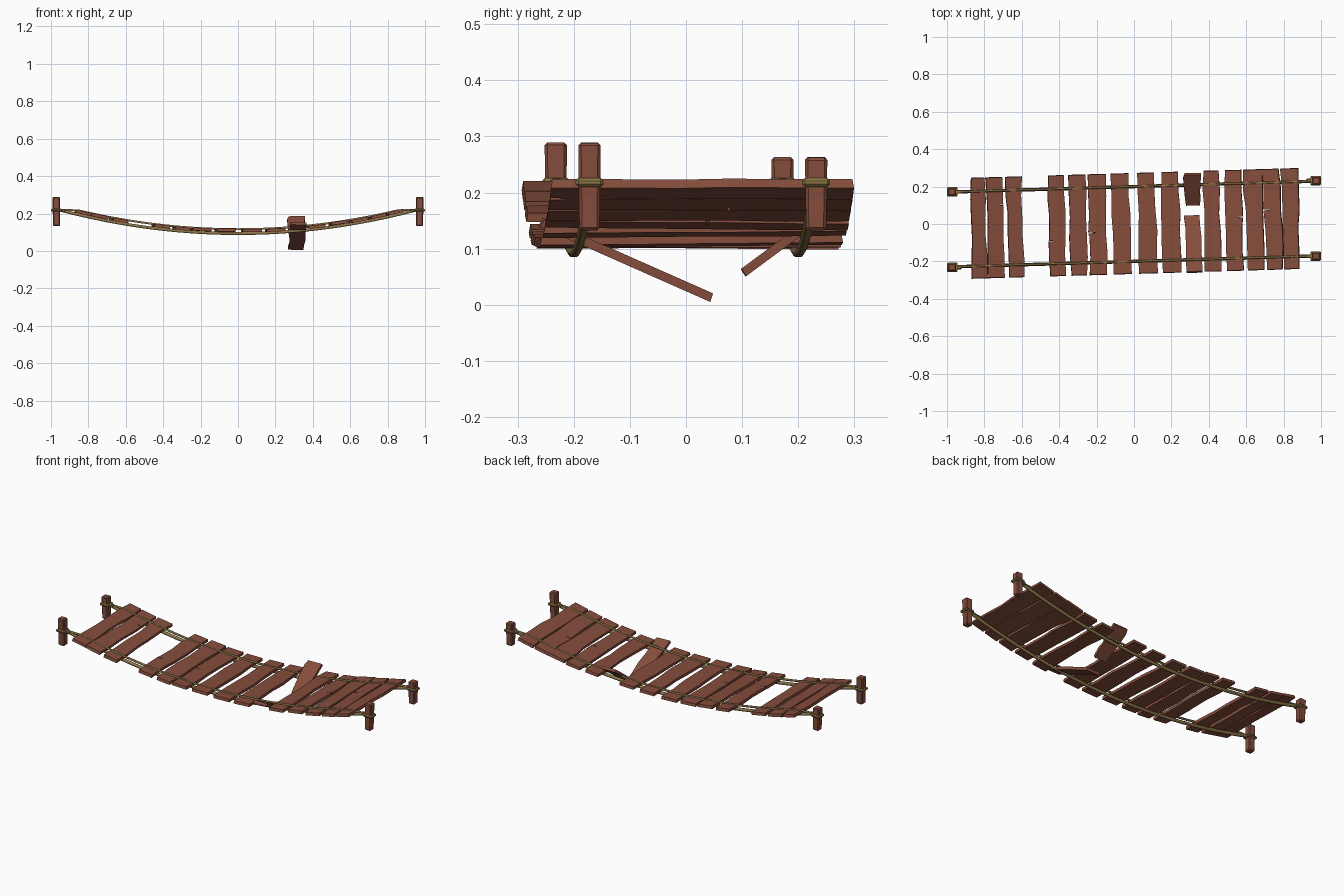
import bpy, bmesh, math, random
from mathutils import Matrix, Vector

if "Cube" in bpy.data.objects:
    bpy.data.objects.remove(bpy.data.objects["Cube"])

random.seed(7)


def material(name, rgb):
    m = bpy.data.materials.new(name)
    m.diffuse_color = (*rgb, 1)
    m.use_nodes = True
    m.node_tree.nodes["Principled BSDF"].inputs["Base Color"].default_value = m.diffuse_color
    return m


WOOD = material("red_brown_wood", (0.235, 0.075, 0.046))
ROPE = material("straw_rope", (0.27, 0.185, 0.065))
SKEW = 0.03          # the whole deck is turned slightly sideways


def sag(x):
    return 0.093 + 0.125 * (x / 0.95) ** 2


def add_object(name, bm, mat):
    bmesh.ops.recalc_face_normals(bm, faces=bm.faces)
    me = bpy.data.meshes.new(name)
    bm.to_mesh(me)
    bm.free()
    me.materials.append(mat)
    ob = bpy.data.objects.new(name, me)
    bpy.context.collection.objects.link(ob)
    return ob


def plank(name, width, length, matrix, notch=False, thick=0.016):
    """Extruded board outline with wavy long sides and an optional split."""
    n = 6
    sides = []
    for s in (-1, 1):
        pts = []
        for i in range(n):
            y = (i / (n - 1) - 0.5) * length
            if 0 < i < n - 1:
                y += random.uniform(-0.015, 0.015)
            pts.append((s * (width / 2 + random.uniform(-0.008, 0.004)), y))
        if notch and s == notch:
            y = random.uniform(-0.3, 0.3) * length
            x = s * width / 2
            pts += [(x, y - 0.003), (x * 0.2, y), (x, y + 0.003)]
            pts.sort(key=lambda p: p[1])
        sides.append(pts)
    outline = sides[1] + sides[0][::-1]
    bm = bmesh.new()
    face = bm.faces.new([bm.verts.new((x, y, -thick / 2)) for x, y in outline])
    ext = bmesh.ops.extrude_face_region(bm, geom=[face])
    top = [v for v in ext["geom"] if isinstance(v, bmesh.types.BMVert)]
    for v in top:
        v.co.z += thick
        v.co.y *= 0.99          # slightly slanted ends
    bmesh.ops.triangulate(bm, faces=[f for f in bm.faces if len(f.verts) > 4])
    bm.transform(matrix)
    return add_object(name, bm, WOOD)


# Deck planks: (centre x, width)
boards = [(-0.83, 0.085), (-0.742, 0.092), (-0.635, 0.088), (-0.412, 0.092),
          (-0.30, 0.092), (-0.196, 0.10), (-0.068, 0.095), (0.07, 0.10),
          (0.197, 0.10), (0.416, 0.09), (0.535, 0.096), (0.643, 0.10),
          (0.742, 0.095), (0.838, 0.092)]
for i, (x, w) in enumerate(boards):
    slope = math.atan(0.277 * x)
    mat = (Matrix.Translation((x, SKEW * x + 0.003, sag(x) + 0.016))
           @ Matrix.Rotation(SKEW + random.uniform(-0.015, 0.015), 4, 'Z')
           @ Matrix.Rotation(-slope + random.uniform(-0.03, 0.03), 4, 'Y')
           @ Matrix.Rotation(random.uniform(-0.012, 0.012), 4, 'X'))
    plank(f"plank_{i + 1}", w, 0.54, mat, notch=random.choice((0, -1, 1)))


# Snapped plank: two halves hanging into the gap
def broken(name, x, p0, p1, roll):
    (y0, z0), (y1, z1) = p0, p1
    mat = (Matrix.Translation((x, (y0 + y1) / 2, (z0 + z1) / 2))
           @ Matrix.Rotation(math.atan2(z1 - z0, y1 - y0), 4, 'X')
           @ Matrix.Rotation(roll, 4, 'Z'))
    plank(name, 0.088, math.hypot(y1 - y0, z1 - z0), mat)


broken("broken_plank_front", 0.32, (-0.258, 0.147), (0.045, 0.013), 0.05)
broken("broken_plank_back", 0.312, (0.102, 0.057), (0.268, 0.180), 0.02)


# Ropes: carrying rope below the deck and thin lashing rope above it
def rope(name, side, lift, radius, reach):
    cu = bpy.data.curves.new(name, 'CURVE')
    cu.dimensions = '3D'
    cu.bevel_depth = radius
    cu.bevel_resolution = 1
    cu.use_fill_caps = True
    n = 25
    sp = cu.splines.new('POLY')
    sp.points.add(n - 1)
    for i, p in enumerate(sp.points):
        x = -reach + 2 * reach * i / (n - 1)
        p.co = (x, side * 0.2 + SKEW * x, min(sag(x) + lift, 0.219), 1)
    cu.materials.append(ROPE)
    ob = bpy.data.objects.new(name, cu)
    bpy.context.collection.objects.link(ob)


def box(name, size, loc, bevel, mat, taper=1.0, lean=0.0):
    bm = bmesh.new()
    bmesh.ops.create_cube(bm, size=1)
    bmesh.ops.scale(bm, vec=size, verts=bm.verts)
    for v in bm.verts:
        if v.co.z < 0:
            v.co.x *= taper
            v.co.y *= taper
    bmesh.ops.bevel(bm, geom=bm.edges[:], offset=bevel, segments=1, affect='EDGES')
    bm.transform(Matrix.Translation(Vector(loc)) @ Matrix.Rotation(lean, 4, 'Y'))
    return add_object(name, bm, mat)


for side, label, top in ((-1, "front", 0.289), (1, "back", 0.263)):
    rope(f"carrying_rope_{label}", side, 0, 0.009, 0.95)
    rope(f"lashing_rope_{label}", side, 0.023, 0.006, 0.93)
    for end, where in ((-1, "left"), (1, "right")):
        x, y = end * 0.971, side * 0.202 + SKEW * end
        # Post, rope wrap around it and the knot facing the deck
        box(f"post_{label}_{where}", (0.041, 0.04, top - 0.133),
            (x, y, (top + 0.133) / 2), 0.005, WOOD, 0.9, 0.02 * end)
        box(f"rope_wrap_{label}_{where}", (0.057, 0.05, 0.016),
            (x, y, 0.218), 0.005, ROPE)
        box(f"knot_{label}_{where}", (0.03, 0.02, 0.017),
            (end * 0.937, y, 0.217), 0.004, ROPE)
